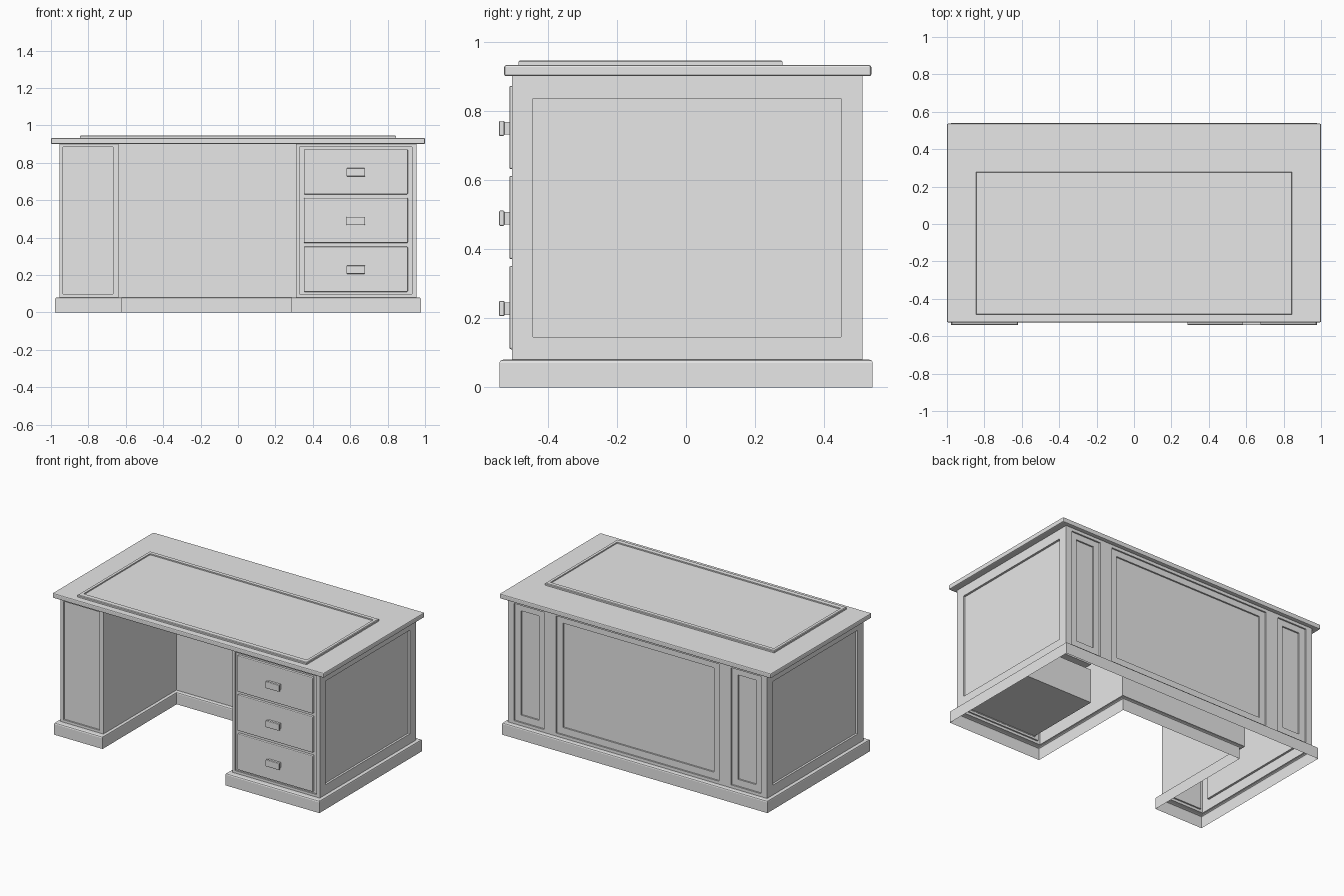
import bpy, bmesh
from mathutils import Vector

cube = bpy.data.objects.get("Cube")
if cube:
    bpy.data.objects.remove(cube, do_unlink=True)

grey = bpy.data.materials.new("plain grey")
grey.use_nodes = True
grey.diffuse_color = (0.8, 0.8, 0.8, 1)
grey.node_tree.nodes["Principled BSDF"].inputs["Base Color"].default_value = (0.8, 0.8, 0.8, 1)

FLOOR, TOP = 0.08, 0.90            # cabinet bottom and top
SIDE, FRONT, BACK = 0.955, -0.503, 0.51
KNEE_L, KNEE_R, KNEE_Y = -0.64, 0.31, 0.265


def finish(name, bm):
    mesh = bpy.data.meshes.new(name)
    bm.to_mesh(mesh)
    bm.free()
    mesh.materials.append(grey)
    obj = bpy.data.objects.new(name, mesh)
    bpy.context.collection.objects.link(obj)
    return obj


def box(name, x, y, z, bevel=0.0):
    """Box spanning the given ranges, with optional rounded edges."""
    bm = bmesh.new()
    bmesh.ops.create_cube(bm, size=1)
    for v in bm.verts:
        v.co = [r[0] + (c + 0.5) * (r[1] - r[0]) for c, r in zip(v.co, (x, y, z))]
    if bevel:
        bmesh.ops.bevel(bm, geom=bm.edges[:], offset=bevel, segments=2,
                        profile=0.5, affect='EDGES')
    return finish(name, bm)


def stepped_panel(name, place, out, rings):
    """Nested rectangles (u0, u1, v0, v1, depth) joined by quads, last one filled."""
    bm = bmesh.new()
    loops = []
    for u0, u1, v0, v1, d in rings:
        corners = ((u0, v0), (u1, v0), (u1, v1), (u0, v1))
        loops.append([bm.verts.new(place(u, v, d)) for u, v in corners])
    for a, b in zip(loops, loops[1:]):
        for i in range(4):
            j = (i + 1) % 4
            bm.faces.new((a[i], a[j], b[j], b[i]))
    last = bm.faces.new(loops[-1])
    last.normal_update()
    if last.normal.dot(Vector(out)) < 0:
        bmesh.ops.reverse_faces(bm, faces=bm.faces[:])
    return finish(name, bm)


def recessed(u0, u1, *steps):
    """Full-height wall with sunken steps (u0, u1, v0, v1, depth)."""
    rings, depth = [(u0, u1, FLOOR, TOP, 0)], 0
    for *rect, d in steps:
        rings += [(*rect, depth), (*rect, d)]
        depth = d
    return rings


# Pedestal fronts
def on_front(u, v, d):
    return (u, FRONT + d, v)

stepped_panel("left_front_panel", on_front, (0, -1, 0),
              recessed(-SIDE, KNEE_L, (-0.935, -0.668, 0.097, 0.885, 0.01)))
stepped_panel("drawer_surround", on_front, (0, -1, 0),
              recessed(KNEE_R, SIDE, (0.33, 0.93, 0.097, 0.885, 0.01)))

# Outer sides
for s, side in ((-1, "right"), (1, "left")):
    stepped_panel(side + "_side_panel", lambda u, v, d: (s * (SIDE - d), u, v), (s, 0, 0),
                  recessed(FRONT, BACK, (-0.442, 0.448, 0.146, 0.836, 0.014)))

# Back: a wide middle panel between two narrow ones
def on_back(u, v, d):
    return (u, BACK - d, v)

SPLIT = 0.645
for name, a, b in (("right", -SIDE, -SPLIT), ("middle", -SPLIT, SPLIT), ("left", SPLIT, SIDE)):
    stepped_panel(name + "_back_panel", on_back, (0, 1, 0),
                  recessed(a, b, (a + 0.045, b - 0.045, 0.1, 0.88, 0.01),
                           (a + 0.09, b - 0.09, 0.145, 0.84, 0.02)))

# Knee hole walls
stepped_panel("knee_wall_right", lambda u, v, d: (KNEE_L, u, v), (1, 0, 0), recessed(FRONT, KNEE_Y))
stepped_panel("knee_wall_left", lambda u, v, d: (KNEE_R, u, v), (-1, 0, 0), recessed(FRONT, KNEE_Y))
stepped_panel("knee_wall_back", lambda u, v, d: (u, KNEE_Y, v), (0, -1, 0), recessed(KNEE_L, KNEE_R))


# Plinth: open-bottomed band following the U-shaped footprint
def footprint(side, front, back, kl, kr, ky):
    return [Vector(p) for p in ((-side, front), (kl, front), (kl, ky), (kr, ky),
                                (kr, front), (side, front), (side, back), (-side, back))]

outer = footprint(0.978, -0.54, 0.54, -0.62, 0.285, 0.24)
inner = footprint(SIDE, FRONT, BACK, KNEE_L, KNEE_R, KNEE_Y)
bm = bmesh.new()
bands = []
for blend, z in ((0, 0), (0, 0.071), (0.08, 0.077), (0.3, FLOOR), (1, FLOOR)):
    bands.append([bm.verts.new((*p.lerp(q, blend), z)) for p, q in zip(outer, inner)])
for a, b in zip(bands, bands[1:]):
    for i in range(len(a)):
        j = (i + 1) % len(a)
        bm.faces.new((a[i], a[j], b[j], b[i]))
finish("plinth", bm)

# Desk top and its raised, framed writing surface
box("desk_top", (-1, 1), (-0.526, 0.536), (TOP, 0.932), 0.006)
OUT = (-0.845, 0.845, -0.485, 0.279)
LIP = (-0.841, 0.841, -0.481, 0.275)
IN = (-0.823, 0.823, -0.45, 0.25)
stepped_panel("writing_surface", lambda u, v, d: (u, v, 0.932 + d), (0, 0, 1),
              [(*OUT, 0), (*OUT, 0.01), (*LIP, 0.014), (*IN, 0.014), (*IN, 0.006)])

# Drawers with handles
for i, low in enumerate((0.11, 0.371, 0.631)):
    high, mid = low + 0.241, low + 0.118
    label = ("bottom", "middle", "top")[i]
    box(label + "_drawer_front", (0.352, 0.908), (-0.511, -0.49), (low, high), 0.005)
    box(label + "_drawer_box", (0.36, 0.90), (-0.491, 0.03), (low + 0.005, high - 0.01))
    box(label + "_handle_stem", (0.587, 0.673), (-0.53, -0.508), (mid - 0.018, mid + 0.018))
    box(label + "_handle", (0.58, 0.68), (-0.541, -0.525), (mid - 0.022, mid + 0.022), 0.004)
